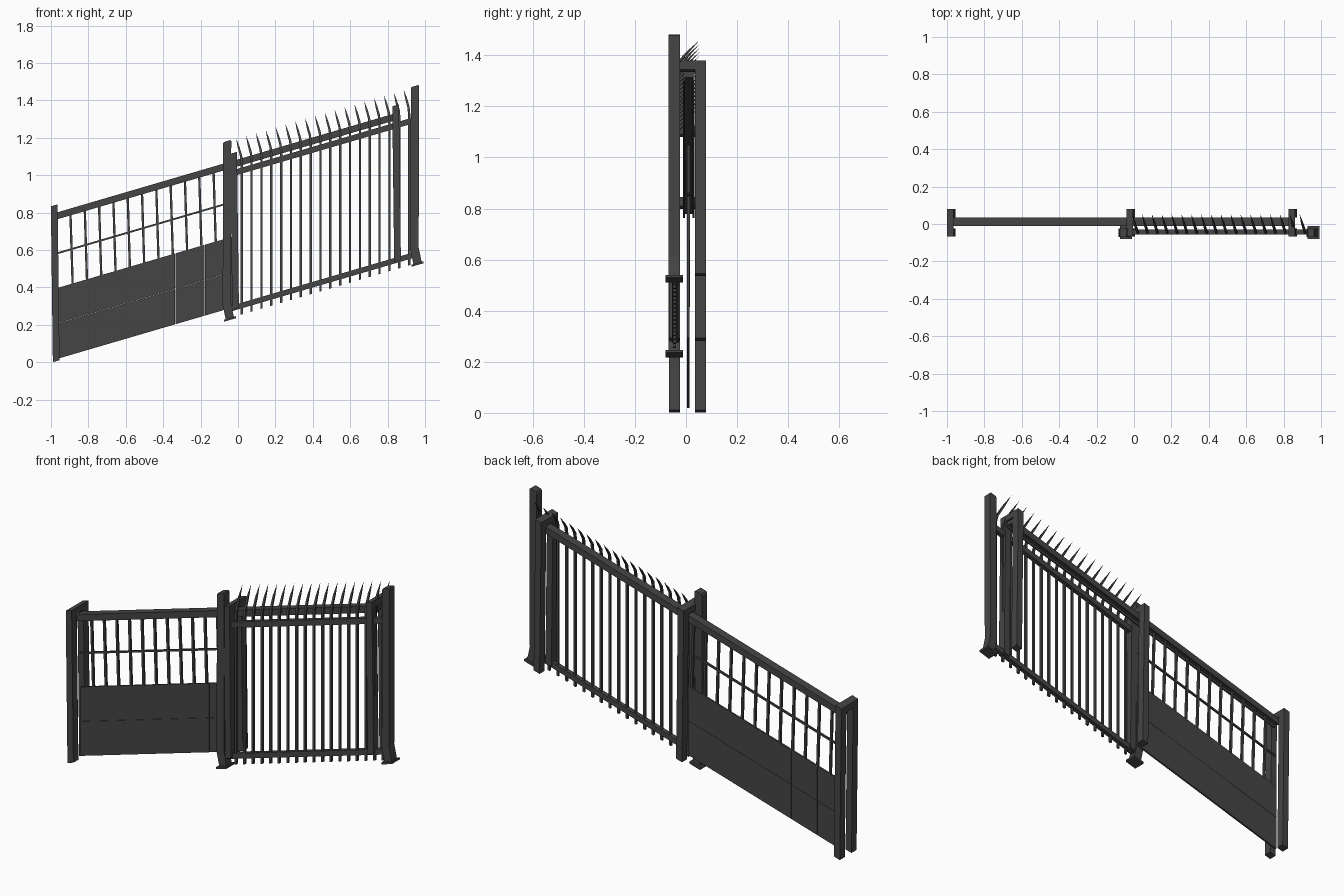
import bpy

if "Cube" in bpy.data.objects:
    bpy.data.objects.remove(bpy.data.objects["Cube"])

SLOPE = 0.293   # the whole fence climbs a hill: z is sheared by x
mat = bpy.data.materials.new("dark_steel")
mat.diffuse_color = (0.06, 0.06, 0.06, 1)
mat.use_nodes = True
mat.node_tree.nodes["Principled BSDF"].inputs["Base Color"].default_value = mat.diffuse_color


def add_mesh(name, verts, faces):
    verts = [(x, y, z + SLOPE * x) for x, y, z in verts]
    me = bpy.data.meshes.new(name)
    me.from_pydata(verts, [], faces)
    me.materials.append(mat)
    ob = bpy.data.objects.new(name, me)
    bpy.context.collection.objects.link(ob)
    return ob


def box(name, x0, x1, y0, y1, z0, z1, lean=0.0):
    ring = [(x0, y0), (x1, y0), (x1, y1), (x0, y1)]
    v = [(x - lean, y, z0) for x, y in ring] + [(x + lean, y, z1) for x, y in ring]
    f = [(3, 2, 1, 0), (4, 5, 6, 7)]
    f += [(i, (i + 1) % 4, (i + 1) % 4 + 4, i + 4) for i in range(4)]
    return add_mesh(name, v, f)


def extrude_y(name, profile, y0, y1):
    n = len(profile)
    v = [(x, y0, z) for x, z in profile] + [(x, y1, z) for x, z in profile]
    f = [tuple(range(n)), tuple(range(2 * n - 1, n - 1, -1))]
    f += [((i + 1) % n, i, i + n, (i + 1) % n + n) for i in range(n)]
    return add_mesh(name, v, f)


def picket(name, x):
    # square bar that bends backwards into a pointed spike
    path = [(0, -.045, .25, .006), (0, -.045, 1.06, .006),
            (-.004, -.034, 1.10, .006), (-.017, .007, 1.15, .005)]
    v = []
    for dx, y, z, r in path:
        v += [(x + dx + sx * r, y + sy * r, z)
              for sx, sy in ((-1, -1), (1, -1), (1, 1), (-1, 1))]
    v.append((x - .03, .053, 1.2))
    f = [(3, 2, 1, 0)]
    for k in range(len(path) - 1):
        f += [(4 * k + i, 4 * k + (i + 1) % 4, 4 * k + 4 + (i + 1) % 4, 4 * k + 4 + i)
              for i in range(4)]
    b = 4 * (len(path) - 1)
    f += [(b + i, b + (i + 1) % 4, b + 4) for i in range(4)]
    return add_mesh(name, v, f)


# portal frames: two legs joined by a cap
for i, cx in enumerate((-0.977, -0.018, 0.848)):
    a, b = cx - .018, cx + .018
    box(f"frame_front_leg_{i}", a, b, -.067, -.023, .291, 1.092, -.005)
    box(f"frame_rear_leg_{i}", a, b, .035, .079, .291, 1.092, -.005)
    box(f"frame_cap_{i}", a - .005, b - .005, -.067, .079, 1.092, 1.127)

# sliding track with a lower lip on both sides
box("track_beam", -.97, .86, -.012, .034, 1.062, 1.085)
for i, y in enumerate((-.012, .026)):
    box(f"track_lip_{i}", -.97, .86, y, y + .008, 1.048, 1.062)

# gate leaf: sheet panel in two rows of plates, rod and slim bars
COLS = 6
w, h = .945 / COLS, .38 / 2
for c in range(COLS):
    for r in range(2):
        x, z = -.965 + c * w, .301 + r * h
        box(f"gate_plate_{c}_{r}", x + .0006, x + w - .0006, .004, .014,
            z + .0006, z + h - .0006)
box("gate_mid_rod", -.965, -.02, .004, .014, .861, .871)
for i in range(12):
    x = -.89 + i * .0765
    box(f"gate_bar_{i}", x - .006, x + .006, .003, .015, .675, 1.065, -.006)

# fence posts with kicked feet and base plates
for i, cx in enumerate((-.058, .946)):
    prof = [(-.022, 1.194), (-.024, .33), (-.008, .25), (.036, .25),
            (.02, .33), (.022, 1.194), (.017, 1.2), (-.017, 1.2)]
    extrude_y(f"fence_post_{i}", [(cx + x, z) for x, z in prof], -.069, -.023)
    box(f"post_base_plate_{i}", cx - .018, cx + .046, -.081, -.012, .239, .25)

# fence rails
box("fence_top_rail", -.05, .965, -.055, -.03, 1.003, 1.035)
box("fence_bottom_rail", -.05, .95, -.055, -.03, .283, .313)

# spiked pickets
N = 18
for i in range(N):
    picket(f"picket_{i}", .02 + i * (.895 / (N - 1)))
